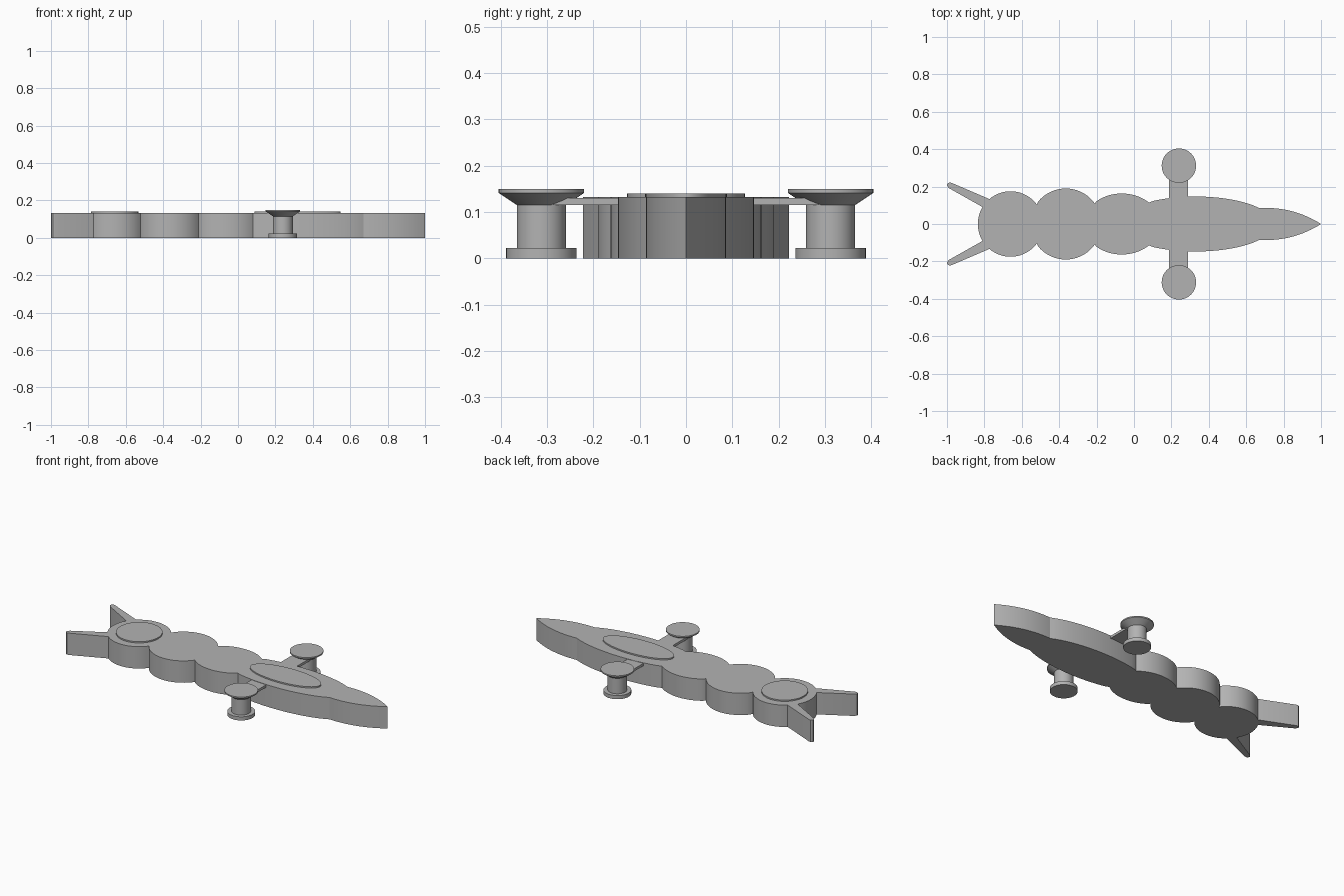
import bpy, bmesh
from math import cos, sin, acos, pi, radians

if "Cube" in bpy.data.objects:
    bpy.data.objects.remove(bpy.data.objects["Cube"], do_unlink=True)

grey = bpy.data.materials.new("plain grey")
grey.use_nodes = True
colour = (0.45, 0.45, 0.45, 1)
grey.diffuse_color = colour
grey.node_tree.nodes["Principled BSDF"].inputs["Base Color"].default_value = colour

BODY_TOP = 0.132
PLATE_TOP = 0.14


def finish(name, bm):
    bmesh.ops.recalc_face_normals(bm, faces=bm.faces)
    mesh = bpy.data.meshes.new(name)
    bm.to_mesh(mesh)
    bm.free()
    mesh.materials.append(grey)
    obj = bpy.data.objects.new(name, mesh)
    bpy.context.collection.objects.link(obj)
    bpy.ops.object.select_all(action="DESELECT")
    obj.select_set(True)
    bpy.context.view_layer.objects.active = obj
    bpy.ops.object.shade_smooth_by_angle(angle=radians(25))
    return obj


def prism(name, outline, bottom, top):
    """Extrude a flat outline straight up."""
    bm = bmesh.new()
    face = bm.faces.new([bm.verts.new((x, y, bottom)) for x, y in outline])
    grown = bmesh.ops.extrude_face_region(bm, geom=[face], use_keep_orig=True)
    for v in grown["geom"]:
        if isinstance(v, bmesh.types.BMVert):
            v.co.z = top
    return finish(name, bm)


def lathe(name, profile, x, y, sides=48):
    """Turn a radius and height profile around an upright axis."""
    bm = bmesh.new()
    rings = [[bm.verts.new((x + r * cos(2 * pi * i / sides), y + r * sin(2 * pi * i / sides), z))
              for i in range(sides)] for r, z in profile]
    for low, high in zip(rings, rings[1:]):
        for i in range(sides):
            j = (i + 1) % sides
            bm.faces.new((low[i], low[j], high[j], high[i]))
    bm.faces.new(rings[0])
    bm.faces.new(rings[-1])
    return finish(name, bm)


def arc(cx, rx, ry, start, end, steps=24):
    """Upper arc of an ellipse between two x positions."""
    a = acos(max(-1, (start - cx) / rx))
    b = acos(min(1, (end - cx) / rx))
    return [(cx + rx * cos(a + (b - a) * i / steps), ry * sin(a + (b - a) * i / steps))
            for i in range(steps + 1)]


def ellipse(cx, rx, ry, sides=64):
    return [(cx + rx * cos(2 * pi * i / sides), ry * sin(2 * pi * i / sides)) for i in range(sides)]


# Body: lobed half outline from head to pointed nose, mirrored across the centre line
half = arc(-0.66, 0.175, 0.175, -0.835, -0.52)
half += arc(-0.365, 0.19, 0.19, -0.52, -0.21)[1:]
half += arc(-0.065, 0.203, 0.163, -0.21, 0.08)[1:]
half += arc(0.33, 0.417, 0.147, 0.08, 0.67)[1:]
for i in range(1, 17):
    t = i / 16
    half.append(((1 - t) ** 2 * 0.67 + 2 * t * (1 - t) * 0.85 + t * t,
                 (1 - t) ** 2 * 0.085 + 2 * t * (1 - t) * 0.095))
lower = [(x, -y) for x, y in reversed(half[1:-1])]
prism("body", half + lower, 0, BODY_TOP)

# Raised plates on top
prism("round_plate", ellipse(-0.66, 0.127, 0.127), BODY_TOP, PLATE_TOP)
prism("oval_plate", ellipse(0.318, 0.23, 0.088), BODY_TOP, PLATE_TOP)

# Paired parts on each side
prong = [(-0.77, 0.132), (-0.975, 0.22), (-0.988, 0.222), (-0.998, 0.215),
         (-1.0, 0.205), (-0.99, 0.192), (-0.8, 0.085)]
post = [(0.076, 0), (0.076, 0.022), (0.053, 0.022), (0.053, 0.115), (0.092, 0.141), (0.092, 0.149)]
for side, s in (("left", 1), ("right", -1)):
    # "left" here is the back half of the plan, "right" the front half
    label = "back" if s > 0 else "front"
    prism(label + "_prong", [(x, s * y) for x, y in prong], 0, BODY_TOP)
    prism(label + "_arm", [(x, s * y) for x, y in
                           ((0.187, 0.13), (0.29, 0.13), (0.29, 0.29), (0.187, 0.29))], 0.115, 0.13)
    lathe(label + "_post", post, 0.24, s * 0.312)
